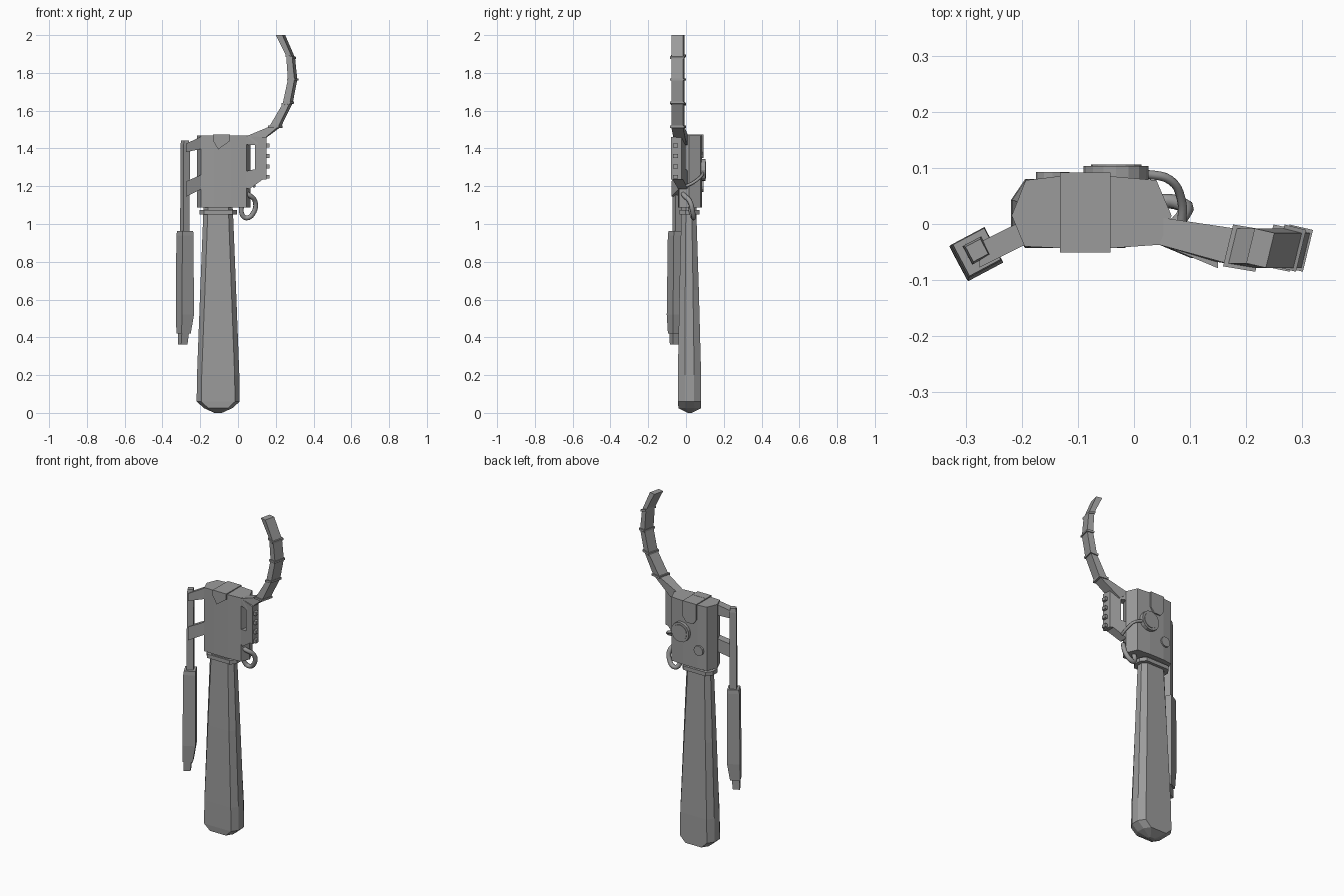
import bpy, bmesh, math
from mathutils import Vector, Matrix

if "Cube" in bpy.data.objects:
    bpy.data.objects.remove(bpy.data.objects["Cube"])

metal = bpy.data.materials.new("plain grey")
metal.use_nodes = True
GREY = (0.33, 0.33, 0.33, 1)
metal.diffuse_color = GREY
metal.node_tree.nodes["Principled BSDF"].inputs["Base Color"].default_value = GREY


def finish(name, bm):
    bmesh.ops.recalc_face_normals(bm, faces=bm.faces)
    mesh = bpy.data.meshes.new(name)
    bm.to_mesh(mesh)
    bm.free()
    mesh.materials.append(metal)
    obj = bpy.data.objects.new(name, mesh)
    bpy.context.collection.objects.link(obj)
    return obj


def loft(name, rings):
    """Skin a list of equal-sized vertex rings and cap both ends."""
    bm = bmesh.new()
    loops = [[bm.verts.new(p) for p in ring] for ring in rings]
    n = len(loops[0])
    for a, b in zip(loops, loops[1:]):
        for i in range(n):
            j = (i + 1) % n
            bm.faces.new((a[i], a[j], b[j], b[i]))
    bm.faces.new(loops[0])
    bm.faces.new(loops[-1])
    return finish(name, bm)


def octagon(cx, hx, y0, y1, z, chamfer=0.3):
    cy, hy = (y0 + y1) / 2, (y1 - y0) / 2
    kx, ky = min(0.025, hx * chamfer), hy * 0.6
    half = [(hx, hy - ky), (hx - kx, hy), (kx - hx, hy), (-hx, hy - ky)]
    pts = half + [(-x, -y) for x, y in half]
    return [(cx + x, cy + y, z) for x, y in pts]


def square(cx, cy, w, z, angle):
    turn = Matrix.Rotation(angle, 3, 'Z')
    h = w / 2
    return [Vector((cx, cy, z)) + turn @ Vector((x, y, 0))
            for x, y in ((h, h), (-h, h), (-h, -h), (h, -h))]


def slab(name, outline, back, front):
    """Extrude an x-z outline between two depth rules of x."""
    return loft(name, [[(x, back(x), z) for x, z in outline],
                       [(x, front(x), z) for x, z in outline]])


def disc(name, x, y, z, radius, depth, sides=16):
    bm = bmesh.new()
    place = Matrix.Translation((x, y, z)) @ Matrix.Rotation(math.pi / 2, 4, 'X')
    bmesh.ops.create_cone(bm, cap_ends=True, segments=sides, radius1=radius,
                          radius2=radius, depth=depth, matrix=place)
    return finish(name, bm)


def tube(name, points, radius):
    curve = bpy.data.curves.new(name, 'CURVE')
    curve.dimensions = '3D'
    curve.bevel_depth = radius
    curve.bevel_resolution = 2
    curve.use_fill_caps = True
    curve.resolution_u = 5
    line = curve.splines.new('BEZIER')
    line.bezier_points.add(len(points) - 1)
    for knot, p in zip(line.bezier_points, points):
        knot.co = p
        knot.handle_left_type = knot.handle_right_type = 'AUTO'
    curve.materials.append(metal)
    obj = bpy.data.objects.new(name, curve)
    bpy.context.collection.objects.link(obj)


# Tapered grip with a pointed base
CX = -0.105
loft("main_grip", [octagon(CX, hx, y0, y1, z) for z, hx, y0, y1 in (
    (0, 0.02, 0.01, 0.03), (0.025, 0.075, -0.04, 0.08), (0.06, 0.114, -0.043, 0.08),
    (0.2, 0.112, -0.043, 0.08), (0.65, 0.095, -0.035, 0.068),
    (1.05, 0.079, -0.025, 0.055), (1.1, 0.076, -0.025, 0.055))])
loft("collar", [octagon(CX, 0.1, -0.035, 0.072, z) for z in (1.05, 1.073)])

# Faceted housing with raised centre panels
plan = [(-0.218, 0.015), (-0.193, 0.078), (-0.135, 0.085), (-0.04, 0.085),
        (0.04, 0.078), (0.067, 0.015), (0.045, -0.037), (-0.04, -0.043),
        (-0.13, -0.043), (-0.195, -0.04)]
loft("housing", [[(x, y, z) for x, y in plan] for z in (1.088, 1.468)])
slab("back_panel", [(-0.132, 1.473), (-0.042, 1.473), (-0.042, 1.38),
                    (-0.065, 1.35), (-0.11, 1.35), (-0.132, 1.38)],
     lambda x: 0.092, lambda x: 0.0)
slab("front_notch_plate", [(-0.132, 1.474), (-0.042, 1.474), (-0.042, 1.44),
                           (-0.105, 1.395), (-0.132, 1.44)],
     lambda x: 0.0, lambda x: -0.051)

# Dials on the back
disc("large_dial", -0.032, 0.09, 1.285, 0.058, 0.026)
disc("large_dial_cap", -0.032, 0.1, 1.285, 0.045, 0.012)
disc("small_dial", -0.145, 0.085, 1.2, 0.03, 0.016, 12)

# Side lever: bar, handle and tip
TILT = math.radians(28)
loft("lever_bar", [square(x, -0.047, w, z, TILT) for x, w, z in (
    (-0.28, 0.03, 1.443), (-0.28, 0.037, 1.42), (-0.281, 0.037, 0.95))])
loft("lever_handle", [square(x, y, w, z, TILT) for x, y, w, z in (
    (-0.28, -0.05, 0.063, 0.963), (-0.281, -0.051, 0.067, 0.94),
    (-0.281, -0.054, 0.071, 0.52), (-0.288, -0.058, 0.056, 0.42))])
loft("lever_tip", [square(x, -0.06, w, z, TILT) for x, w, z in (
    (-0.288, 0.043, 0.43), (-0.293, 0.038, 0.362))])


# Arms from lever to housing
def arm_back(x):
    return 0.005 + (x + 0.2) * 0.5


def arm_front(x):
    return arm_back(x) - 0.045


slab("upper_arm", [(-0.275, 1.425), (-0.185, 1.468), (-0.185, 1.4), (-0.275, 1.38)],
     arm_back, arm_front)
slab("lower_arm", [(-0.275, 1.225), (-0.185, 1.265), (-0.185, 1.19), (-0.275, 1.145)],
     arm_back, arm_front)

# Curved hook, with ridge bands at its joints
joints = [(0.2, 0.25, 2.0, 2.0), (0.255, 0.302, 1.89, 1.88),
          (0.264, 0.314, 1.765, 1.765), (0.236, 0.29, 1.635, 1.642),
          (0.165, 0.228, 1.515, 1.515)]


def hook_ring(xi, xo, zi, zo):
    return [Vector(p) for p in ((xi + 0.015, -0.008, zi), (xo, -0.016, zo),
                                (xo - 0.015, -0.078, zo), (xi, -0.07, zi))]


rings = [hook_ring(*j) for j in joints]
root = [Vector(p) for p in ((0.045, 0.012, 1.465), (0.1, 0.002, 1.42),
                            (0.1, -0.06, 1.42), (0.045, -0.037, 1.465))]
loft("hook", rings + [root])
for i in range(1, 5):
    ring = rings[i]
    centre = sum(ring, Vector()) / 4
    wide = [centre + (p - centre) * 1.2 for p in ring]
    shift = Vector((0, 0, 0.006))
    loft("hook_band_%d" % i, [[p - shift for p in wide], [p + shift for p in wide]])


# Open bracket under the hook, with a row of studs
def bracket_back(x):
    return 0.012 - (x - 0.05) * 0.35


def bracket_front(x):
    return -0.037 - (x - 0.05) * 0.42


for part, outline in (
        ("top", [(0.045, 1.465), (0.15, 1.46), (0.15, 1.415), (0.045, 1.42)]),
        ("post", [(0.09, 1.43), (0.15, 1.43), (0.15, 1.235), (0.09, 1.235)]),
        ("base", [(0.045, 1.28), (0.09, 1.29), (0.15, 1.235), (0.13, 1.235),
                  (0.06, 1.185), (0.045, 1.19)])):
    slab("bracket_" + part, outline, bracket_back, bracket_front)
for i in range(4):
    z = 1.25 + i * 0.055
    loft("bracket_stud_%d" % (i + 1), [square(x, -0.055, 0.024, 0, 0) for x in (0.14,)]
         and [[(x, -0.055 + a, z + b) for a, b in
               ((0.013, 0.01), (-0.013, 0.01), (-0.013, -0.01), (0.013, -0.01))]
              for x in (0.14, 0.166)])

# Cables
tube("dial_cable", [(0.015, 0.09, 1.27), (0.065, 0.078, 1.25),
                    (0.085, 0.04, 1.22), (0.085, 0.0, 1.2)], 0.008)
tube("loop_cable", [(0.03, -0.015, 1.165), (0.06, -0.01, 1.152), (0.09, 0.02, 1.12),
                    (0.085, 0.035, 1.065), (0.045, 0.04, 1.032),
                    (0.02, 0.03, 1.055), (0.02, 0.02, 1.1)], 0.013)
